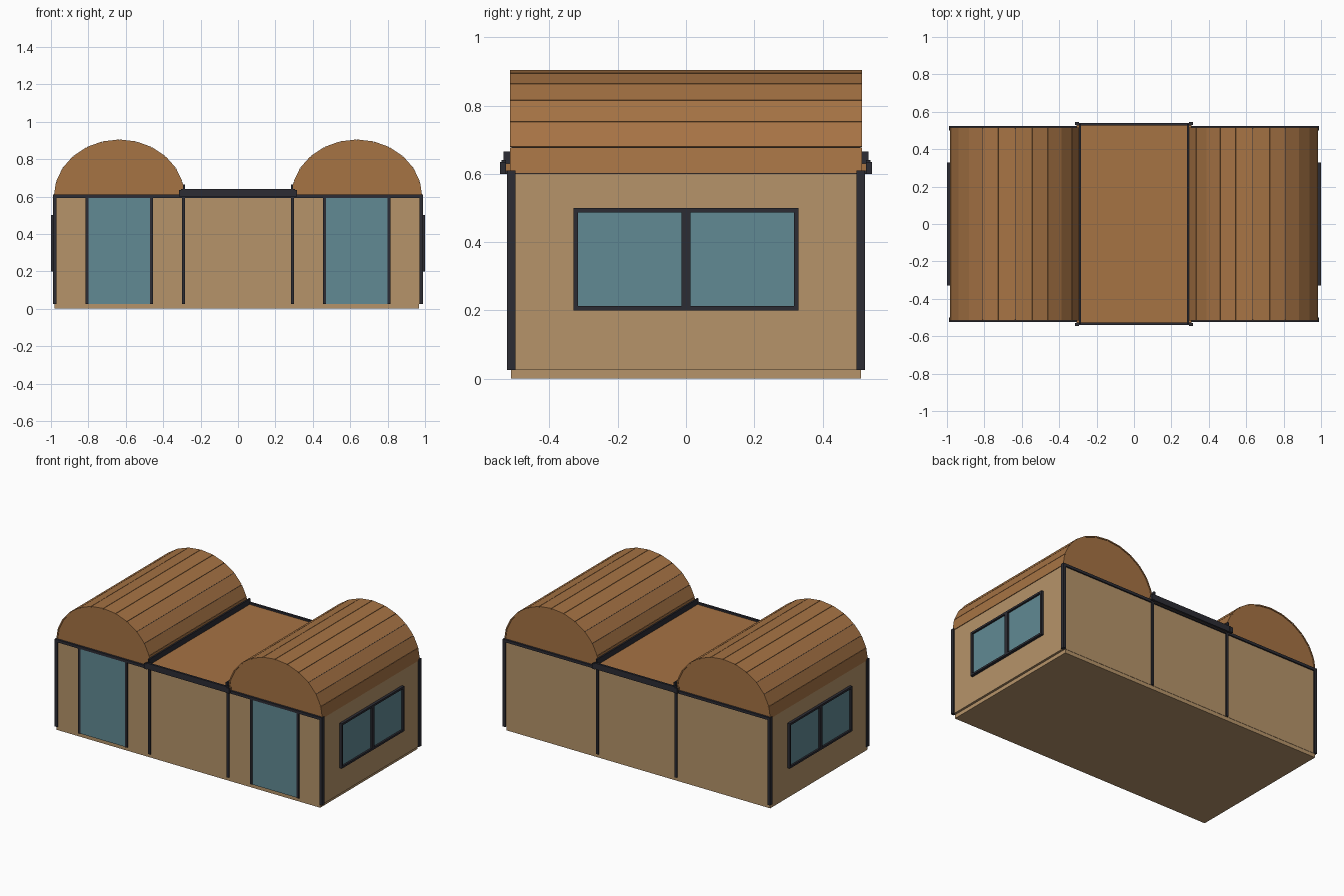
import bpy, bmesh, math

if "Cube" in bpy.data.objects:
    bpy.data.objects.remove(bpy.data.objects["Cube"])


def srgb(r, g, b):
    return tuple(((c / 255 + 0.055) / 1.055) ** 2.4 for c in (r, g, b)) + (1,)


def material(name, rgb):
    m = bpy.data.materials.new(name)
    m.diffuse_color = srgb(*rgb)
    m.use_nodes = True
    m.node_tree.nodes["Principled BSDF"].inputs["Base Color"].default_value = m.diffuse_color
    return m


BEIGE = material("beige_wall", (182, 148, 106))
BROWN = material("brown_timber", (166, 115, 68))
GLASS = material("blue_glass", (97, 138, 148))
DARK = material("dark_metal", (44, 44, 52))


def finish(name, bm, mat):
    bmesh.ops.recalc_face_normals(bm, faces=bm.faces)
    me = bpy.data.meshes.new(name)
    bm.to_mesh(me)
    bm.free()
    me.materials.append(mat)
    ob = bpy.data.objects.new(name, me)
    bpy.context.collection.objects.link(ob)
    return ob


def box(name, x, y, z, mat):
    """Box from (min, max) ranges on each axis."""
    bm = bmesh.new()
    bmesh.ops.create_cube(bm, size=1)
    for v in bm.verts:
        v.co = [r[0] + (c + 0.5) * (r[1] - r[0]) for r, c in zip((x, y, z), v.co)]
    return finish(name, bm, mat)


def prism(name, profile, y0, y1, mat):
    """Extrude an x-z profile along y."""
    bm = bmesh.new()
    face = bm.faces.new([bm.verts.new((x, y0, z)) for x, z in profile])
    new = bmesh.ops.extrude_face_region(bm, geom=[face])["geom"]
    bmesh.ops.translate(bm, vec=(0, y1 - y0, 0),
                        verts=[v for v in new if isinstance(v, bmesh.types.BMVert)])
    return finish(name, bm, mat)


def span(a, b, s):
    """Range mirrored by sign s, kept in ascending order."""
    return tuple(sorted((a * s, b * s)))


BASE, TOP, RX, RZ, CX, HALF = 0.025, 0.60, 0.35, 0.305, 0.635, 0.515

# Body and plinth
box("plinth", (-0.982, 0.967), (-0.513, 0.513), (0, BASE), BEIGE)
box("walls", (-0.982, 0.982), (-HALF, HALF), (BASE, TOP), BEIGE)


def arc(cx, rx, rz, t):
    return cx + rx * math.sin(t), TOP + rz * math.cos(t)


STEPS = 12
for s, side in ((-1, "left"), (1, "right")):
    cx = CX * s
    angles = [math.pi * (i / STEPS - 0.5) for i in range(STEPS + 1)]

    # Vault core with timber ends, dark under the plank gaps
    core = prism(f"{side}_vault_core", [arc(cx, RX - 0.005, RZ - 0.005, t) for t in angles],
                 -0.511, 0.511, DARK)
    core.data.materials.append(BROWN)
    for p in core.data.polygons:
        p.material_index = 1 if abs(p.normal.y) > 0.9 else 0

    # Roof planks, one for each facet
    for i in range(STEPS):
        a, b = angles[i], angles[i + 1]
        outer = [arc(cx, RX, RZ, t) for t in (a, b)]
        inner = [arc(cx, RX - 0.008, RZ - 0.008, t) for t in (a, b)]
        g = 0.018  # share of the plank width left open at each edge

        def trim(p, q):
            return [tuple(u + (v - u) * f for u, v in zip(p, q)) for f in (g, 1 - g)]

        o, n = trim(*outer), trim(*inner)
        prism(f"{side}_plank_{i + 1}", [o[0], o[1], n[1], n[0]], -HALF, HALF, BROWN)

    # Kerb and gutter between the vault and the flat roof
    box(f"{side}_kerb", span(0.283, 0.293, s), (-0.535, 0.535), (TOP, 0.665), DARK)
    box(f"{side}_gutter", span(0.293, 0.308, s), (-0.529, 0.529), (0.608, 0.63), BROWN)

    # Side window: glass, frame and mullion
    box(f"{side}_window_glass", span(0.982, 0.988, s), (-0.325, 0.325), (0.205, 0.495), GLASS)
    fx = span(0.982, 1.0, s)
    for z in (0.20, 0.487):
        box(f"{side}_window_rail", fx, (-0.33, 0.33), (z, z + 0.013), DARK)
    for y in (-0.33, -0.013, 0.317):
        w = 0.026 if y == -0.013 else 0.013
        box(f"{side}_window_stile", fx, (y, y + w), (0.20, 0.50), DARK)

    # Front door: glass panel and jambs
    box(f"{side}_door_glass", span(0.465, 0.805, s), (-0.52, -0.514), (BASE, TOP), GLASS)
    for x in (0.454, 0.80):
        box(f"{side}_door_jamb", span(x, x + 0.016, s), (-0.524, -0.51), (BASE, TOP), DARK)

# Flat roof between the vaults
box("flat_roof", (-0.285, 0.285), (-0.528, 0.528), (TOP, 0.628), BROWN)

# Posts, eaves beam and fascia on the front and back
for s, side in ((-1, "front"), (1, "back")):
    for k in (-1, 1):
        box(f"{side}_corner_post", span(0.97, 0.99, k), span(0.50, 0.524, s), (BASE, 0.61), DARK)
        box(f"{side}_inner_post", span(0.283, 0.299, k), span(0.51, 0.524, s), (BASE, TOP), DARK)
        box(f"{side}_fascia_cap", span(0.293, 0.315, k), span(0.528, 0.545, s),
            (0.60, 0.635), DARK)
    box(f"{side}_eaves_beam", (-0.99, 0.99), span(0.51, 0.524, s), (0.592, 0.61), DARK)
    box(f"{side}_fascia", (-0.305, 0.305), span(0.527, 0.541, s), (0.60, 0.64), DARK)
